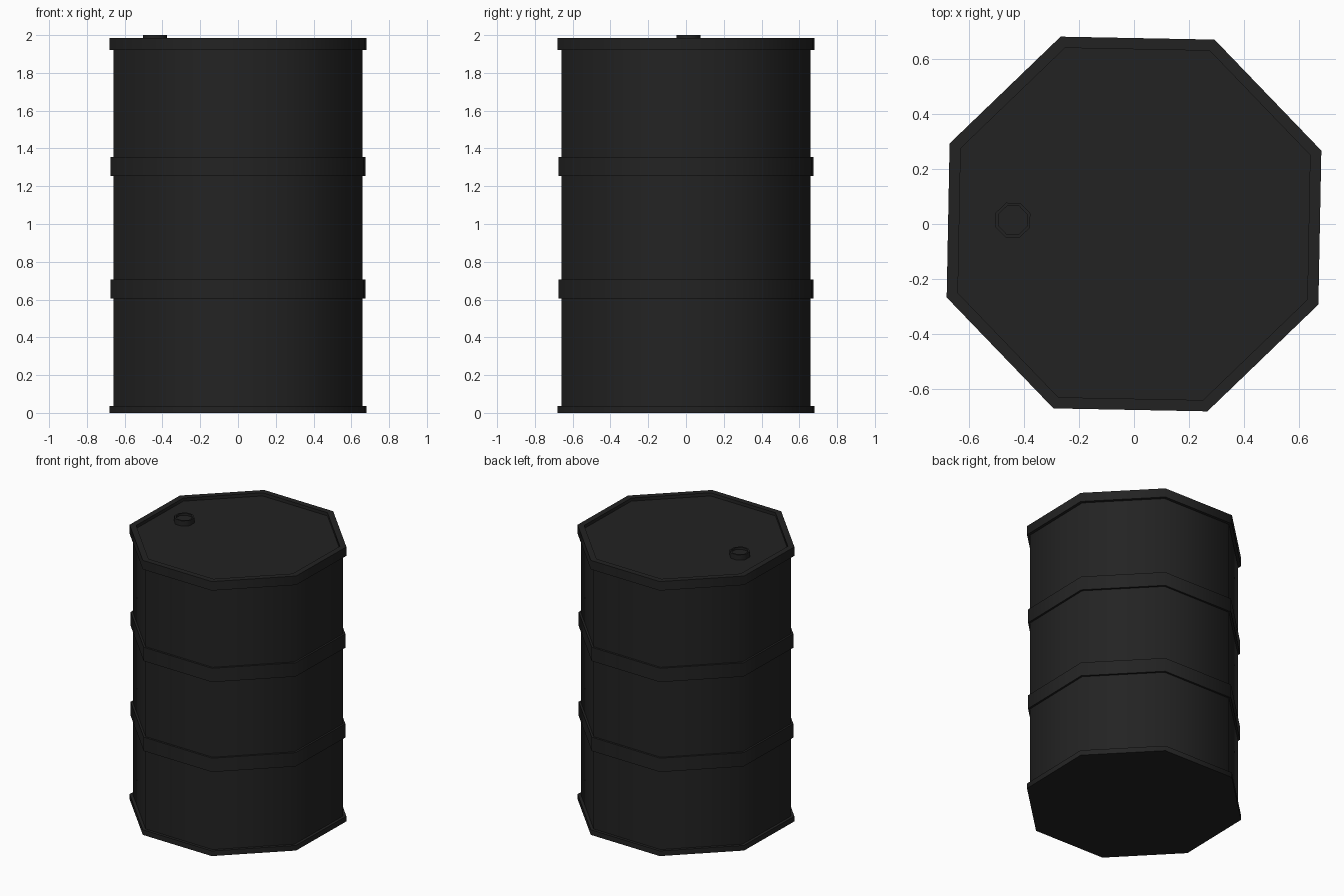
import bpy, bmesh, math

if "Cube" in bpy.data.objects:
    bpy.data.objects.remove(bpy.data.objects["Cube"])

mat = bpy.data.materials.new("dark charcoal")
mat.diffuse_color = (0.0165, 0.0165, 0.0165, 1)
mat.use_nodes = True
mat.node_tree.nodes["Principled BSDF"].inputs["Base Color"].default_value = mat.diffuse_color


def lathe(name, profile, cx=0.0, cy=0.0, start=21.4, sides=8):
    """Revolve (radius, z) points into a closed, low-sided solid."""
    bm = bmesh.new()
    rings = []
    for r, z in profile:
        ring = []
        for i in range(sides):
            a = math.radians(start) + 2 * math.pi * i / sides
            ring.append(bm.verts.new((cx + r * math.cos(a), cy + r * math.sin(a), z)))
        rings.append(ring)
    for lo, hi in zip(rings, rings[1:]):
        for i in range(sides):
            j = (i + 1) % sides
            bm.faces.new((lo[i], lo[j], hi[j], hi[i]))
    bm.faces.new(rings[0][::-1])
    bm.faces.new(rings[-1])
    bmesh.ops.recalc_face_normals(bm, faces=bm.faces[:])
    me = bpy.data.meshes.new(name)
    bm.to_mesh(me)
    bm.free()
    me.materials.append(mat)
    ob = bpy.data.objects.new(name, me)
    bpy.context.collection.objects.link(ob)
    bpy.ops.object.select_all(action='DESELECT')
    ob.select_set(True)
    bpy.context.view_layer.objects.active = ob
    bpy.ops.object.shade_smooth_by_angle(angle=math.radians(50))
    return ob


BODY, BAND, RIM, INNER = 0.709, 0.724, 0.731, 0.687

# Barrel: bottom rim, two raised bands, top rim and recessed lid
profile = [(RIM, 0.0), (RIM, 0.037), (BODY, 0.037)]
for z0, z1 in ((0.605, 0.705), (1.255, 1.355)):
    profile += [(BODY, z0), (BAND, z0), (BAND, z1), (BODY, z1)]
profile += [(BODY, 1.92), (RIM, 1.92), (RIM, 1.985), (INNER, 1.985), (INNER, 1.962)]
lathe("barrel", profile)

# Filler cap with a shallow recess
lathe("filler_cap", [(0.068, 1.955), (0.068, 2.0), (0.056, 2.0), (0.056, 1.985)],
      cx=-0.44, cy=0.014)
